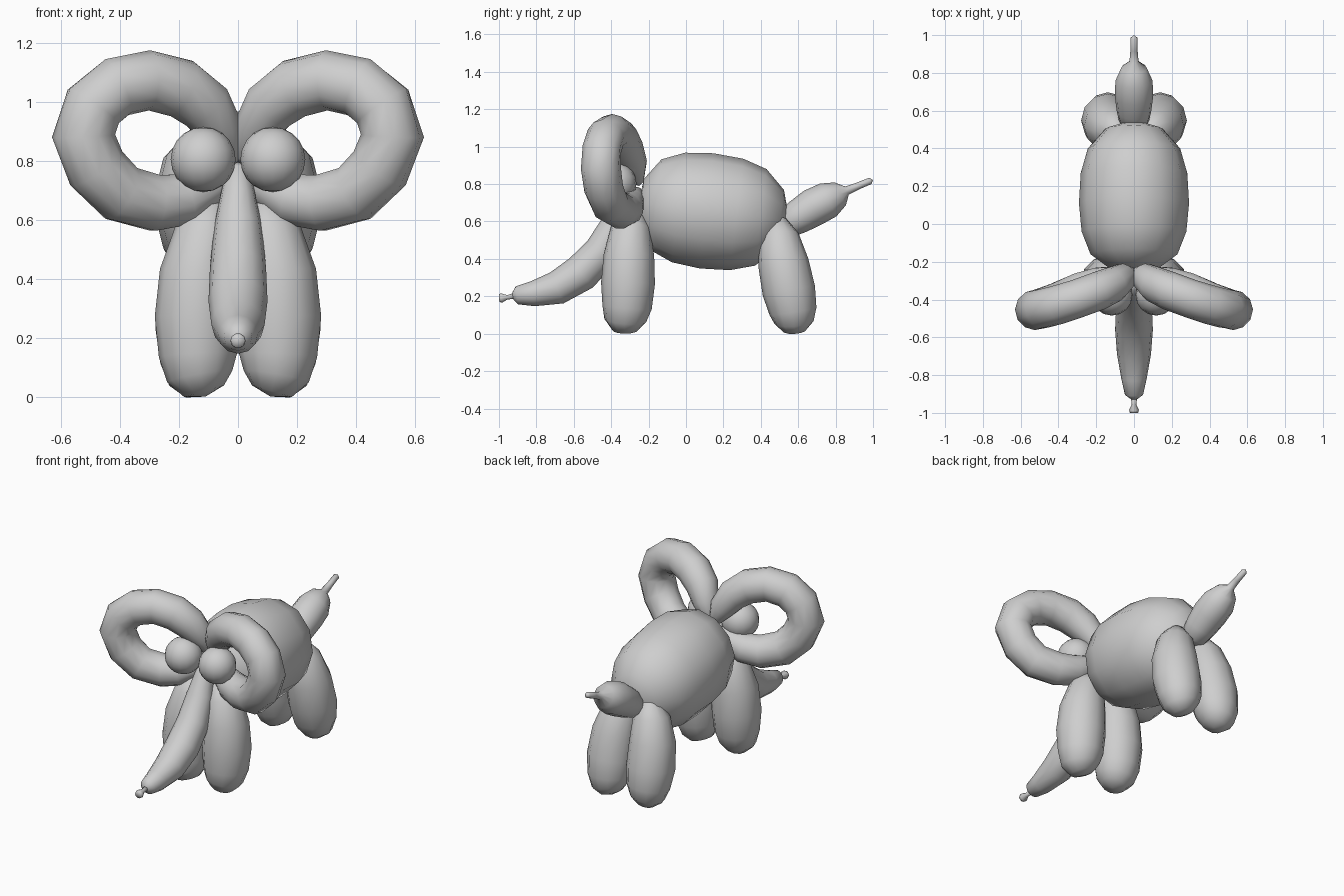
import bpy, bmesh, math
from mathutils import Vector

grey = bpy.data.materials.new("balloon_grey")
grey.diffuse_color = (0.62, 0.62, 0.62, 1)


def finish(name, bm):
    """Turn a bmesh into a smooth shaded balloon part."""
    bmesh.ops.recalc_face_normals(bm, faces=bm.faces)
    mesh = bpy.data.meshes.new(name)
    bm.to_mesh(mesh)
    bm.free()
    mesh.materials.append(grey)
    for p in mesh.polygons:
        p.use_smooth = True
    obj = bpy.data.objects.new(name, mesh)
    bpy.context.collection.objects.link(obj)
    return obj


def balloon(name, stations, sides=12, side=1, squash=1.0):
    """Sweep rings along (x, y, z, radius) stations; radius 0 closes an end."""
    bm = bmesh.new()
    pts = [Vector((side * x, y, z)) for x, y, z, r in stations]
    u = Vector((1, 0, 0))
    first = (pts[1] - pts[0]).normalized()
    if abs(first.dot(u)) > 0.9:
        u = Vector((0, 1, 0))
    rings = []
    for i, p in enumerate(pts):
        r = stations[i][3]
        t = (pts[min(i + 1, len(pts) - 1)] - pts[max(i - 1, 0)]).normalized()
        u = (u - t * u.dot(t)).normalized()
        v = t.cross(u)
        if r == 0:
            rings.append([bm.verts.new(p)])
            continue
        ring = []
        for k in range(sides):
            a = 2 * math.pi * k / sides
            ring.append(bm.verts.new(p + u * (r * squash * math.cos(a)) + v * (r * math.sin(a))))
        rings.append(ring)
    for a, b in zip(rings, rings[1:]):
        for k in range(sides):
            j = (k + 1) % sides
            if len(a) == 1:
                bm.faces.new((a[0], b[k], b[j]))
            elif len(b) == 1:
                bm.faces.new((a[k], a[j], b[0]))
            else:
                bm.faces.new((a[k], a[j], b[j], b[k]))
    return finish(name, bm)


# Body: fat balloon, slightly lower at the back
body = [(-.255, 0), (-.24, .13), (-.16, .245), (-.04, .295), (.11, .31),
        (.27, .3), (.40, .26), (.505, .16), (.535, .06), (.54, 0)]
balloon("body", [(0, y, .67 - .12 * y, r) for y, r in body], squash=.94)

# Trunk with the tied knot at its tip
balloon("trunk", [(0, -.30, .80, 0), (0, -.315, .77, .04), (0, -.34, .69, .058),
                  (0, -.375, .585, .08), (0, -.45, .44, .095), (0, -.56, .325, .1),
                  (0, -.69, .245, .09), (0, -.82, .213, .067), (0, -.905, .205, .048),
                  (0, -.925, .2, .02), (0, -.93, .2, 0)])
balloon("trunk_knot", [(0, -.92, .2, 0), (0, -.925, .2, .016), (0, -.955, .195, .012),
                       (0, -.985, .191, .026), (0, -.999, .19, .022), (0, -1, .19, 0)], 10)

# Tail with a thin uninflated end
balloon("tail", [(0, .49, .56, 0), (0, .505, .565, .04), (0, .54, .587, .078),
                 (0, .60, .625, .092), (0, .68, .675, .102), (0, .76, .715, .098),
                 (0, .825, .748, .068), (0, .86, .765, .024), (0, .92, .79, .019),
                 (0, .985, .817, .018), (0, 1, .822, 0)])

front_leg = [(.08, -.29, .67, 0), (.085, -.29, .65, .055), (.105, -.295, .57, .105),
             (.13, -.305, .42, .135), (.138, -.31, .27, .144), (.136, -.315, .14, .132),
             (.13, -.325, .07, .112), (.115, -.325, .02, .07), (.11, -.325, .002, 0)]

hind_leg = [(.08, .475, .63, 0), (.085, .482, .605, .055), (.105, .495, .52, .108),
            (.13, .52, .38, .135), (.138, .55, .23, .142), (.136, .572, .12, .127),
            (.13, .578, .06, .105), (.115, .58, .02, .065), (.11, .582, .002, 0)]

# Ears: long balloons bent into loops that lean forwards at the outside
ear = [(.0, -.25, .79, 0), (.015, -.255, .81, .03), (.055, -.28, .90, .075),
       (.11, -.32, .985, .095), (.19, -.355, 1.045, .102), (.30, -.395, 1.073, .102),
       (.41, -.43, 1.05, .104), (.49, -.45, .985, .105), (.523, -.455, .885, .107),
       (.48, -.44, .775, .105), (.395, -.405, .69, .102), (.28, -.35, .658, .098),
       (.18, -.315, .67, .09), (.09, -.285, .715, .065), (.02, -.26, .76, .03),
       (.0, -.25, .775, 0)]

for label, s in (("left", 1), ("right", -1)):
    balloon("front_leg_" + label, front_leg, side=s)
    balloon("hind_leg_" + label, hind_leg, side=s)
    balloon("ear_" + label, ear, side=s)
    # Round eye bubble
    bm = bmesh.new()
    bmesh.ops.create_uvsphere(bm, u_segments=16, v_segments=10, radius=.11)
    bmesh.ops.translate(bm, verts=bm.verts, vec=(s * .118, -.375, .805))
    finish("eye_" + label, bm)
